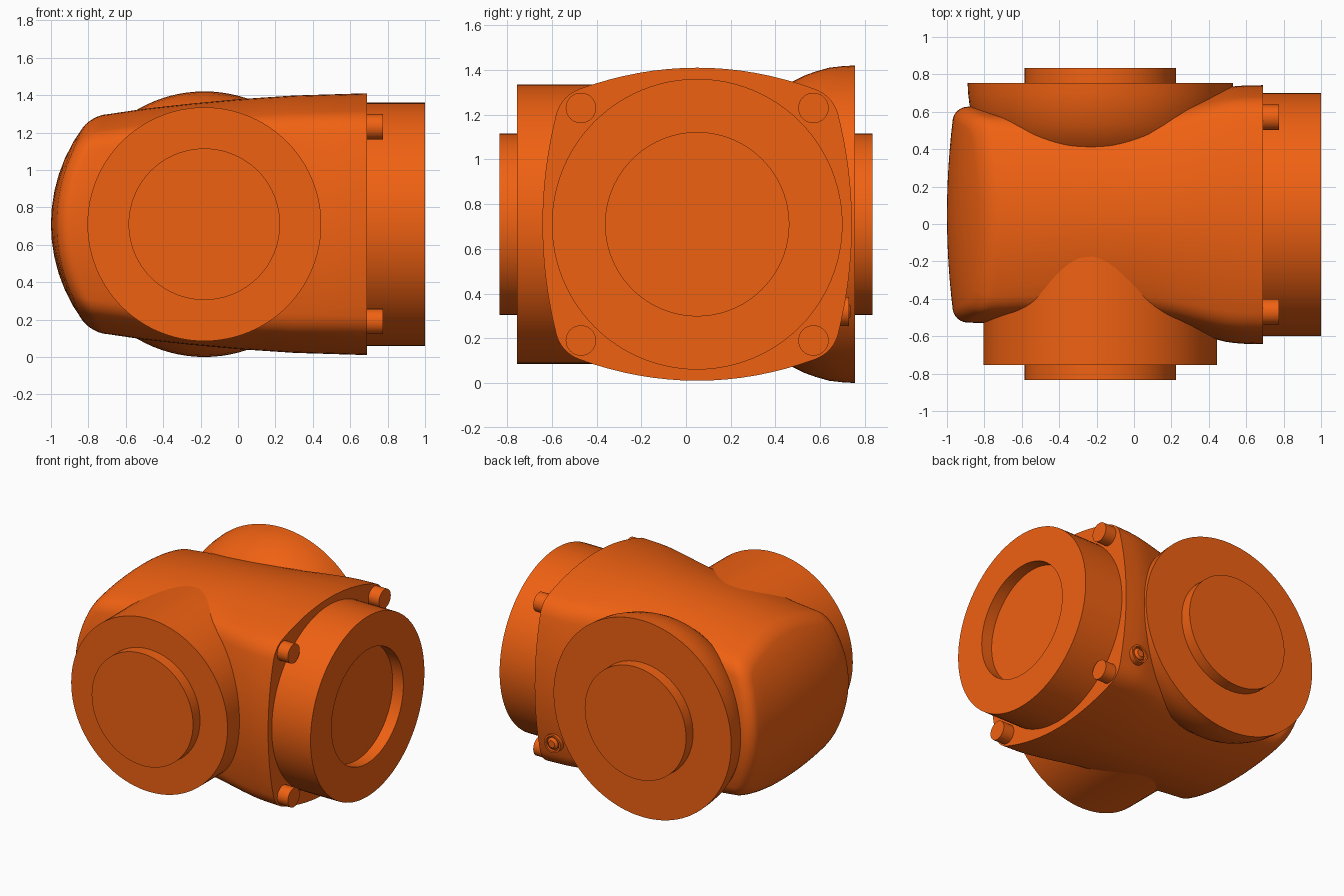
import bpy, bmesh, math

if "Cube" in bpy.data.objects:
    bpy.data.objects.remove(bpy.data.objects["Cube"])

CY, CZ = 0.05, 0.71          # body axis (y, z)
PX = -0.18                   # x centre of the side ports

mat = bpy.data.materials.new("orange_paint")
mat.diffuse_color = (0.87, 0.12, 0.006, 1)
mat.use_nodes = True
mat.node_tree.nodes["Principled BSDF"].inputs["Base Color"].default_value = mat.diffuse_color


def finish(name, bm, angle=35):
    bmesh.ops.recalc_face_normals(bm, faces=bm.faces)
    me = bpy.data.meshes.new(name)
    bm.to_mesh(me)
    bm.free()
    ob = bpy.data.objects.new(name, me)
    bpy.context.collection.objects.link(ob)
    me.materials.append(mat)
    bpy.ops.object.select_all(action='DESELECT')
    ob.select_set(True)
    bpy.context.view_layer.objects.active = ob
    bpy.ops.object.shade_smooth_by_angle(angle=math.radians(angle))
    return ob


def skin(bm, rings):
    """Join closed point rings with quads and cap both ends."""
    vr = [[bm.verts.new(p) for p in r] for r in rings]
    n = len(vr[0])
    for a, b in zip(vr, vr[1:]):
        for i in range(n):
            bm.faces.new((a[i], a[(i + 1) % n], b[(i + 1) % n], b[i]))
    bm.faces.new(vr[0])
    bm.faces.new(vr[-1])


def lathe(name, profile, axis, centre, n=96):
    """Revolve (radius, position) pairs about a line along x or y."""
    rings = []
    for r, t in profile:
        ring = []
        for i in range(n):
            a = 2 * math.pi * i / n
            u, v = centre[0] + r * math.cos(a), centre[1] + r * math.sin(a)
            ring.append((t, u, v) if axis == 'x' else (u, t, v))
        rings.append(ring)
    bm = bmesh.new()
    skin(bm, rings)
    return finish(name, bm)


def lerp_table(table, x):
    if x <= table[0][0]:
        return table[0][1]
    for (x0, v0), (x1, v1) in zip(table, table[1:]):
        if x <= x1:
            return v0 + (v1 - v0) * (x - x0) / (x1 - x0)
    return table[-1][1]


# Half width (y) and half height (z) of the body along x
WIDTH = [(-0.95, .575), (-0.8, .58), (-0.6, .57), (-0.2, .568), (0.03, .572),
         (0.12, .585), (0.25, .615), (0.4, .658), (0.5, .682), (0.57, .69), (0.69, .692)]
HEIGHT = [(-0.95, .55), (-0.75, .58), (-0.5, .617), (-0.25, .645), (0, .668),
          (0.3, .688), (0.69, .70)]


def unit_section():
    """Barrel-sided square with rounded corners, within -1..1."""
    a, b, cu, cv = .235, .18, .88, .818
    top = [(u, 1 - a * u * u) for u in [.76 * i / 8 for i in range(9)]]
    side = [(1 - b * v * v, v) for v in [.70 * (1 - i / 8) for i in range(9)]]
    p, q = top[-1], side[0]
    corner = []
    for i in range(1, 8):
        t = i / 8
        corner.append(tuple((1 - t) ** 2 * p[k] + 2 * t * (1 - t) * (cu, cv)[k] + t * t * q[k]
                            for k in (0, 1)))
    quad = top + corner + side                    # top middle to right middle
    low = [(u, -v) for u, v in reversed(quad[:-1])]
    half = quad + low
    return half + [(-u, v) for u, v in reversed(half[1:-1])]


def dome_x(dy, dz):
    return -1 + .87 - math.sqrt(.87 ** 2 - dz * dz) + .12 * dy * dy


# Main housing: lofted along x and closed by a curved end
section = unit_section()


def place(u, v, x, s=1.0):
    return u * s * lerp_table(WIDTH, x), v * s * lerp_table(HEIGHT, x)


rings = []
for i in range(27):
    x = 0.69 - 1.29 * i / 26
    rings.append([(x, CY + p[0], CZ + p[1]) for p in (place(u, v, x) for u, v in section)])
edge = []
for u, v in section:
    x = -0.85
    for _ in range(4):
        x = dome_x(*place(u, v, x)) + .07
    edge.append(x)
for t in (.25, .5, .75):
    ring = []
    for (u, v), e in zip(section, edge):
        x = -0.6 + (e + 0.6) * t
        dy, dz = place(u, v, x)
        ring.append((x, CY + dy, CZ + dz))
    rings.append(ring)
steps = [(1 - .12 * (1 - math.cos(a)), .07 * (1 - math.sin(a)))
         for a in [math.pi / 2 * k / 6 for k in range(7)]]
steps += [(s, 0) for s in (.75, .6, .45, .3, .15, .02)]
for s, off in steps:
    ring = []
    for (u, v), e in zip(section, edge):
        dy, dz = place(u, v, e, s)
        ring.append((dome_x(dy, dz) + off, CY + dy, CZ + dz))
    rings.append(ring)
bm = bmesh.new()
skin(bm, rings)
finish("housing", bm, 40)

# End port with shallow recess
lathe("end_port", [(.65, .66), (.65, 1.0), (.41, 1.0), (.41, .915)], 'x', (CY, CZ))

# Front port: flange and raised face
lathe("front_port", [(.625, -.1), (.625, -.755), (.405, -.755), (.405, -.835)],
      'y', (PX, CZ))

# Rear port: bowl-shaped flange and raised face
lathe("rear_port", [(.4, .28), (.53, .36), (.595, .42), (.64, .48), (.665, .53), (.683, .58),
                    (.70, .64), (.707, .70), (.71, .755), (.405, .755), (.405, .835)],
      'y', (PX, CZ))

# Four bolts around the end port
for i, (y, z) in enumerate([(sy, sz) for sy in (-.52, .52) for sz in (-.52, .52)]):
    lathe(f"bolt_{i + 1}", [(.068, .66), (.068, .775)], 'x', (CY + y, CZ + z), 32)

# Small earthing screw on the rear side
SX, SZ = 0.56, 0.32
lathe("screw_seat", [(.065, .66), (.065, .728), (.052, .728), (.052, .705)], 'y', (SX, SZ), 32)
lathe("screw_head", [(.042, .69), (.042, .722), (.025, .735)], 'y', (SX, SZ), 32)
